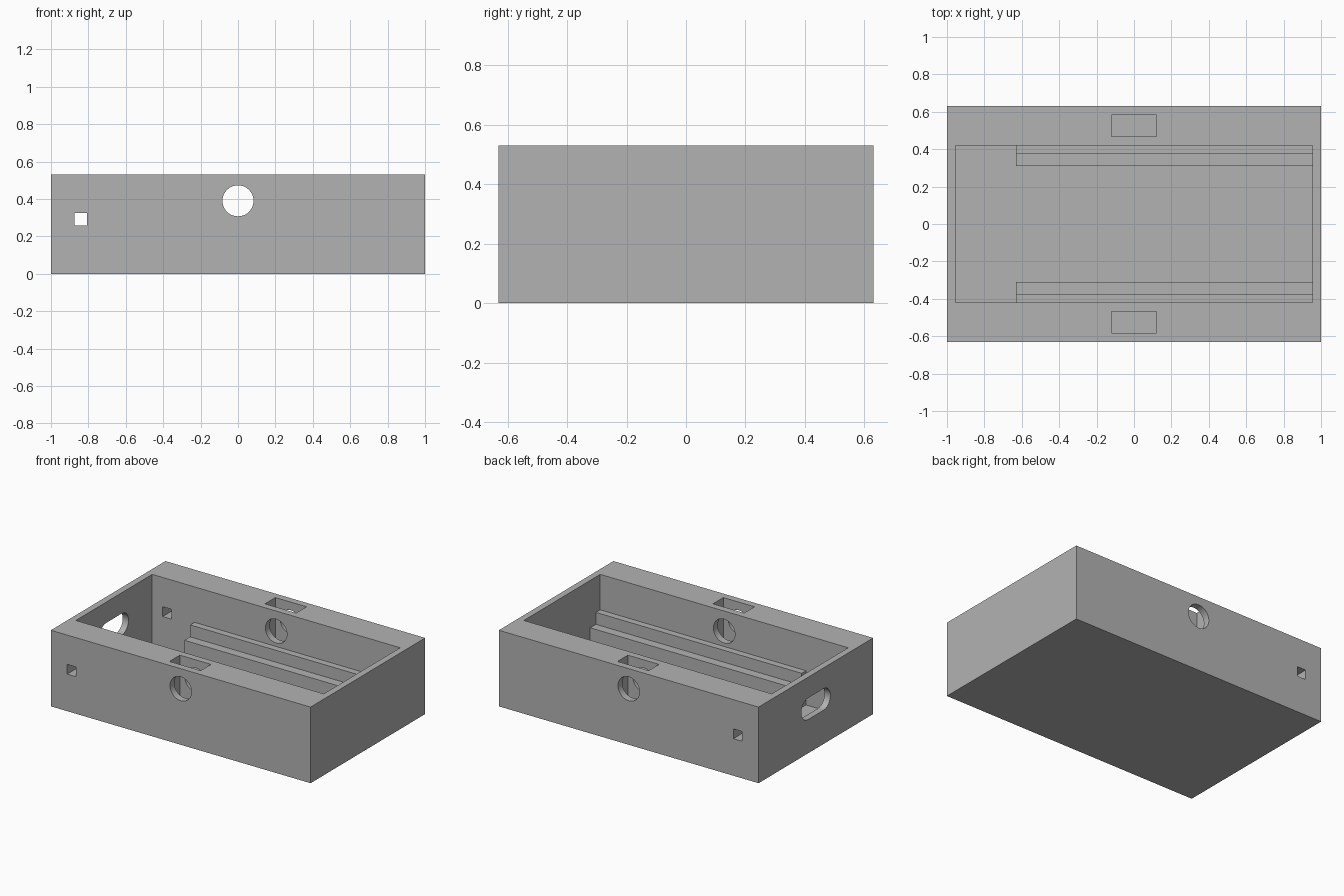
import bpy, bmesh, math
from mathutils import Matrix

cube = bpy.data.objects.get("Cube")
if cube:
    bpy.data.objects.remove(cube, do_unlink=True)

HX, HY, H = 1.0, 0.63, 0.53        # outer half sizes and height
IX, IY, FLOOR = 0.955, 0.42, 0.045  # inner half sizes and floor level

grey = bpy.data.materials.new("plain_grey")
grey.use_nodes = True
grey.diffuse_color = (0.45, 0.45, 0.45, 1)
grey.node_tree.nodes["Principled BSDF"].inputs["Base Color"].default_value = (0.45, 0.45, 0.45, 1)


def prism(name, outline, matrix, depth):
    """Extrude a 2D outline along its local z, then place it with a matrix."""
    bm = bmesh.new()
    face = bm.faces.new([bm.verts.new((u, v, 0)) for u, v in outline])
    ext = bmesh.ops.extrude_face_region(bm, geom=[face])
    verts = [g for g in ext["geom"] if isinstance(g, bmesh.types.BMVert)]
    bmesh.ops.translate(bm, vec=(0, 0, depth), verts=verts)
    bm.transform(matrix)
    bmesh.ops.recalc_face_normals(bm, faces=bm.faces)
    mesh = bpy.data.meshes.new(name)
    bm.to_mesh(mesh)
    bm.free()
    mesh.materials.append(grey)
    obj = bpy.data.objects.new(name, mesh)
    bpy.context.collection.objects.link(obj)
    return obj


def box(name, x0, x1, y0, y1, z0, z1):
    outline = [(x0, y0), (x1, y0), (x1, y1), (x0, y1)]
    return prism(name, outline, Matrix.Translation((0, 0, z0)), z1 - z0)


def arc(cx, cy, r, start, end, steps):
    return [(cx + r * math.cos(math.radians(start + (end - start) * i / steps)),
             cy + r * math.sin(math.radians(start + (end - start) * i / steps)))
            for i in range(steps + 1)]


def cut(target, cutter):
    cutter.hide_render = True
    cutter.hide_set(True)
    mod = target.modifiers.new(cutter.name, "BOOLEAN")
    mod.operation = "DIFFERENCE"
    mod.solver = "EXACT"
    mod.object = cutter


# Solid block hollowed into an open tray
body = box("tray_body", -HX, HX, -HY, HY, 0, H)
cutters = [box("cavity_cutter", -IX, IX, -IY, IY, FLOOR, H + 0.1)]

# Pockets sunk into the top of both long walls
for side, y in (("front", -0.525), ("back", 0.525)):
    cutters.append(box(side + "_pocket_cutter", -0.12, 0.12, y - 0.057, y + 0.057, 0.07, H + 0.1))

# Round and square holes running through both long walls
through = Matrix.Translation((0, 0.8, 0.39)) @ Matrix.Rotation(math.pi / 2, 4, "X")
cutters.append(prism("round_hole_cutter", arc(0, 0, 0.083, 0, 360, 48)[:-1], through, 1.6))
cutters.append(box("square_hole_cutter", -0.874, -0.806, -0.8, 0.8, 0.258, 0.326))

# Rounded slot through the right end wall
slot = arc(0.085, 0, 0.075, -90, 90, 16) + arc(-0.085, 0, 0.075, 90, 270, 16)
along_x = Matrix(((0, 0, 1, -1.1), (1, 0, 0, 0), (0, 1, 0, 0.31), (0, 0, 0, 1)))
cutters.append(prism("slot_cutter", slot, along_x, 0.25))

for cutter in cutters:
    cut(body, cutter)

# Bake the cuts and drop the cutters
graph = bpy.context.evaluated_depsgraph_get()
baked = bpy.data.meshes.new_from_object(body.evaluated_get(graph))
body.modifiers.clear()
body.data = baked
for cutter in cutters:
    bpy.data.objects.remove(cutter, do_unlink=True)

# Stepped rails along both inner walls
step = [(IY, FLOOR), (0.31, FLOOR), (0.31, 0.2), (0.373, 0.2), (0.373, 0.283), (IY, 0.283)]
for name, sign in (("back_rail", 1), ("front_rail", -1)):
    place = Matrix(((0, 0, 1, -0.63), (1, 0, 0, 0), (0, 1, 0, 0), (0, 0, 0, 1)))
    prism(name, [(sign * y, z) for y, z in step], place, IX + 0.63)

# Smooth the curved hole walls, keep the edges sharp
bpy.ops.object.select_all(action="DESELECT")
body.select_set(True)
bpy.context.view_layer.objects.active = body
bpy.ops.object.shade_smooth_by_angle(angle=math.radians(30))
